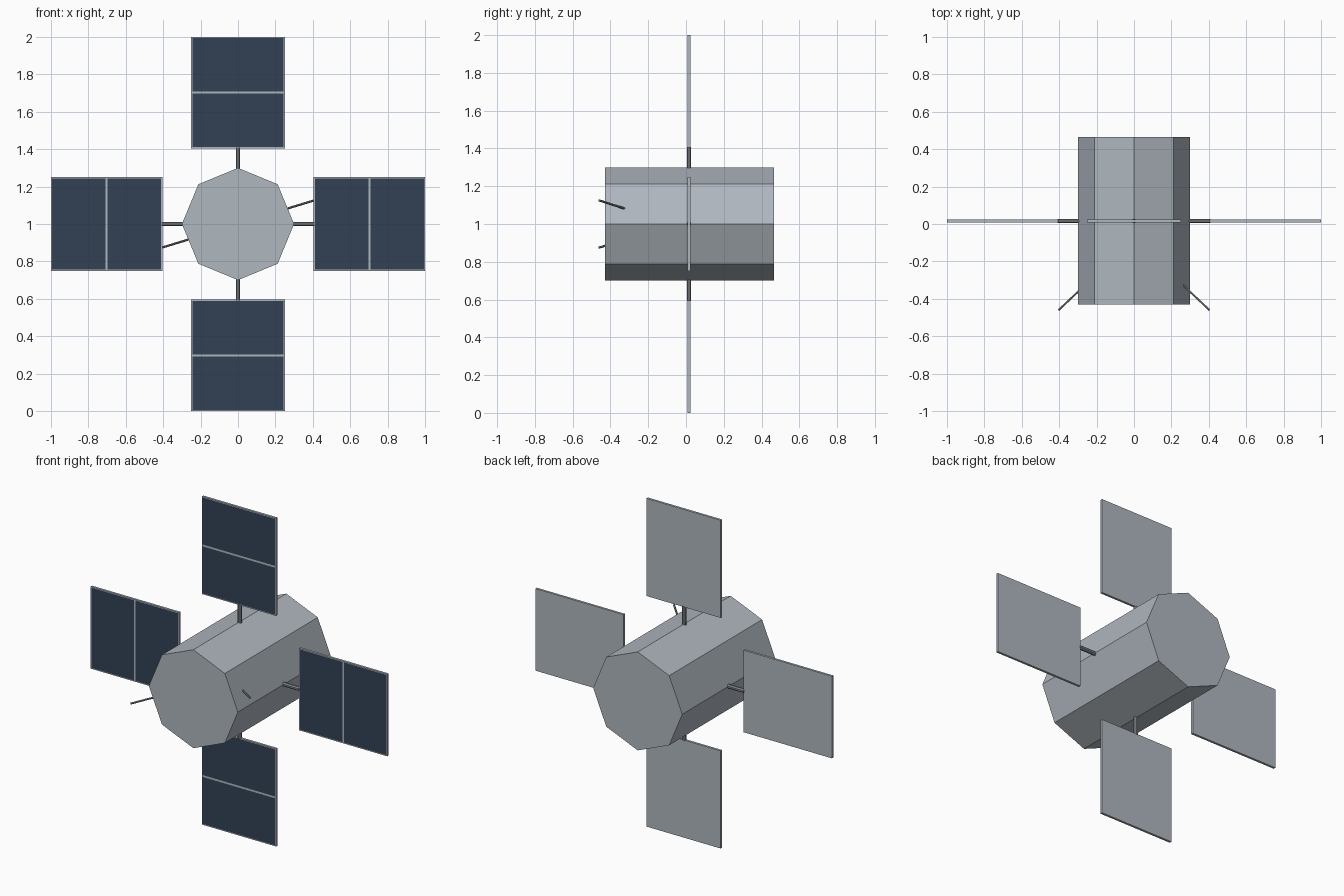
import bpy
import bmesh
import math
from mathutils import Matrix, Vector

cube = bpy.data.objects.get("Cube")
if cube:
    bpy.data.objects.remove(cube, do_unlink=True)


def material(name, rgb):
    mat = bpy.data.materials.new(name)
    mat.use_nodes = True
    color = (*rgb, 1)
    mat.diffuse_color = color
    mat.node_tree.nodes["Principled BSDF"].inputs["Base Color"].default_value = color
    return mat


HULL = material("hull grey", (0.43, 0.475, 0.52))
CELL = material("solar cell navy", (0.032, 0.051, 0.09))
METAL = material("strut grey", (0.24, 0.26, 0.28))

CENTRE = Vector((0, 0, 1))
PANEL_Y = 0.016


def finish(name, bm, mats, matrix=Matrix()):
    mesh = bpy.data.meshes.new(name)
    bm.to_mesh(mesh)
    bm.free()
    mesh.transform(matrix)
    for mat in mats:
        mesh.materials.append(mat)
    obj = bpy.data.objects.new(name, mesh)
    bpy.context.collection.objects.link(obj)
    return obj


def rod(name, start, end, radius, sides, mat, matrix=Matrix(), turn=0):
    """Closed prism running between two points."""
    start, end = Vector(start), Vector(end)
    axis = end - start
    place = (Matrix.Translation((start + end) / 2)
             @ axis.to_track_quat("Z", "Y").to_matrix().to_4x4()
             @ Matrix.Rotation(turn, 4, "Z"))
    bm = bmesh.new()
    bmesh.ops.create_cone(bm, cap_ends=True, segments=sides, radius1=radius,
                          radius2=radius, depth=axis.length)
    return finish(name, bm, [mat], matrix @ place)


def solar_panel(name, matrix):
    """Thin framed plate with two cells set into its front side."""
    inner, outer, half_width, thickness = 0.405, 1.0, 0.25, 0.014
    bm = bmesh.new()
    bmesh.ops.create_cube(bm, size=1)
    bmesh.ops.scale(bm, vec=(outer - inner, thickness, 2 * half_width), verts=bm.verts)
    bmesh.ops.translate(bm, vec=((inner + outer) / 2, PANEL_Y, 0), verts=bm.verts)
    # Split across the middle, then frame each half
    bmesh.ops.bisect_plane(bm, geom=bm.verts[:] + bm.edges[:] + bm.faces[:],
                           plane_co=((inner + outer) / 2, 0, 0), plane_no=(1, 0, 0))
    bm.normal_update()
    cells = [f for f in bm.faces if f.normal.y < -0.9]
    bmesh.ops.inset_individual(bm, faces=cells, thickness=0.008)
    for face in cells:
        face.material_index = 1
    finish(name, bm, [HULL, CELL], matrix)


# Octagonal hull
rod("hull", CENTRE + Vector((0, -0.43, 0)), CENTRE + Vector((0, 0.465, 0)), 0.3, 8, HULL)

# Four solar wings around the hull
for i, side in enumerate(("left", "top", "right", "bottom")):
    spin = Matrix.Translation(CENTRE) @ Matrix.Rotation(-i * math.pi / 2, 4, "Y")
    solar_panel(side + "_solar_panel", spin)
    rod(side + "_strut", (0.27, PANEL_Y, 0), (0.408, PANEL_Y, 0), 0.0125, 8, METAL,
        spin, math.pi / 8)

# Two splayed antennas, half a turn apart
for i, side in enumerate(("left", "right")):
    spin = Matrix.Translation(CENTRE) @ Matrix.Rotation(i * math.pi, 4, "Y")
    rod(side + "_antenna", (0.255, -0.32, 0.08), (0.403, -0.46, 0.125), 0.006, 6, METAL, spin)
